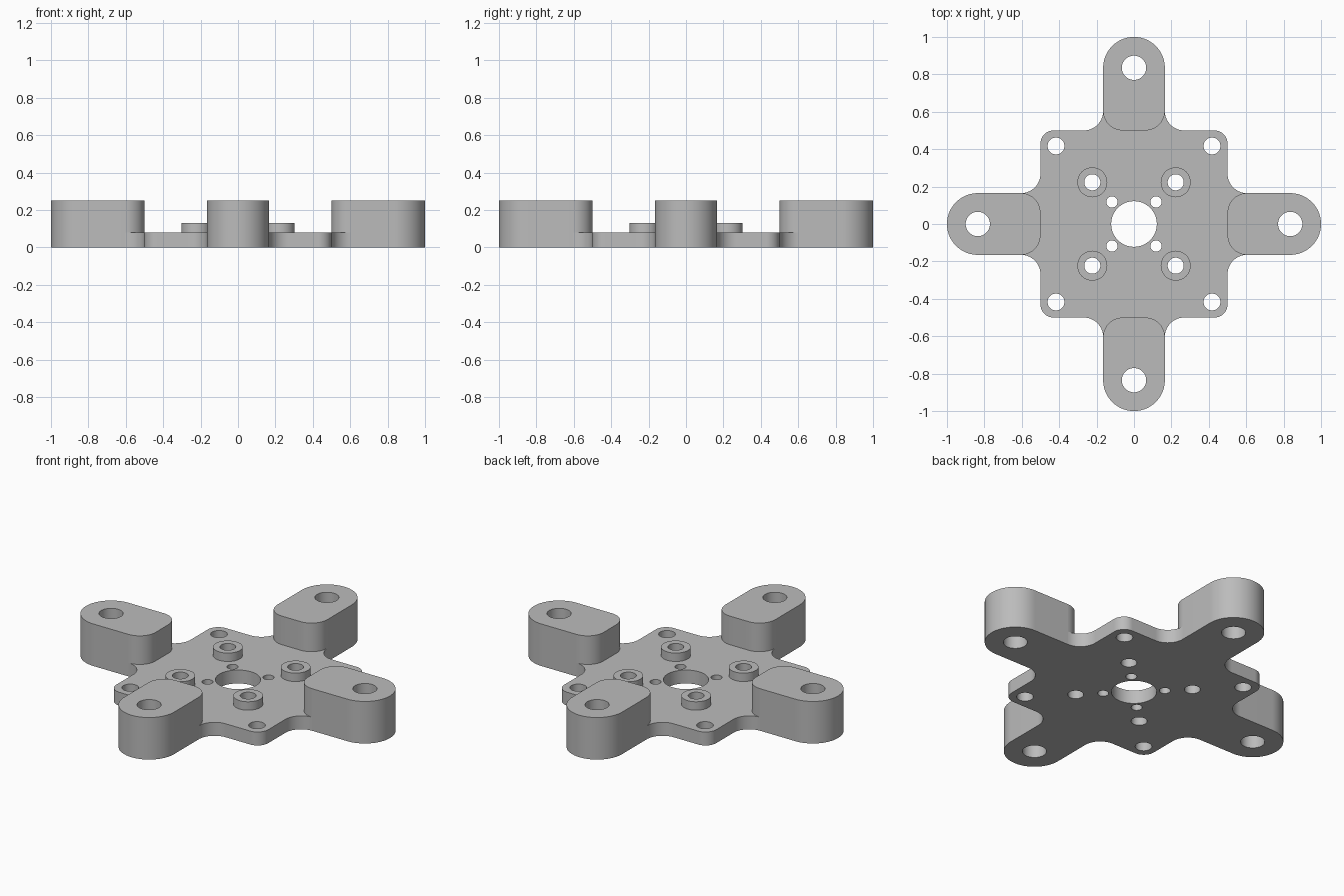
import bpy, bmesh, math
from mathutils import Matrix

if "Cube" in bpy.data.objects:
    bpy.data.objects.remove(bpy.data.objects["Cube"])

PLATE_Z, BOSS_Z, ARM_Z = 0.08, 0.13, 0.25
ARM_W, ARM_C, FIL = 0.165, 0.835, 0.104      # arm half width, tip centre, fillet radius
EDGE, CORNER = 0.5, 0.07                     # plate half size, corner radius
ROOT = EDGE + FIL                            # where arm and plate fillet meet

grey = bpy.data.materials.new("grey")
grey.diffuse_color = (0.5, 0.5, 0.5, 1)
grey.use_nodes = True
grey.node_tree.nodes["Principled BSDF"].inputs["Base Color"].default_value = grey.diffuse_color


def arc(cx, cy, r, a0, a1, n=14):
    angles = [math.radians(a0 + (a1 - a0) * i / n) for i in range(n + 1)]
    return [(cx + r * math.cos(a), cy + r * math.sin(a)) for a in angles]


def circle(cx, cy, r, n=48):
    return arc(cx, cy, r, 0, 360, n)[:-1]


def turned(x, y, k):
    return [(x, y), (-y, x), (-x, -y), (y, -x)][k]


def clean(points):
    """Drop repeated neighbouring points."""
    return [p for i, p in enumerate(points) if math.dist(p, points[i - 1]) > 1e-5]


def cap(bm, loops, z, up):
    """Flat face bounded by an outline and its holes."""
    edges = []
    for loop in loops:
        vs = [bm.verts.new((x, y, z)) for x, y in loop]
        edges += [bm.edges.new((vs[i - 1], vs[i])) for i in range(len(vs))]
    out = bmesh.ops.triangle_fill(bm, edges=edges, use_beauty=True, normal=(0, 0, 1))
    for f in out["geom"]:
        if isinstance(f, bmesh.types.BMFace):
            f.normal_update()
            if (f.normal.z > 0) != up:
                f.normal_flip()


def wall(bm, loop, z1, base, hole=False):
    """Upright wall; base gives each segment's lower height, None skips it."""
    for i in range(len(loop)):
        a, b = loop[i - 1], loop[i]
        z0 = base(a, b)
        if z0 is None:
            continue
        quad = [(*a, z0), (*b, z0), (*b, z1), (*a, z1)]
        bm.faces.new([bm.verts.new(p) for p in (quad[::-1] if hole else quad)])


def finish(bm, name):
    bmesh.ops.remove_doubles(bm, verts=bm.verts, dist=1e-5)
    mesh = bpy.data.meshes.new(name)
    bm.to_mesh(mesh)
    bm.free()
    mesh.materials.append(grey)
    obj = bpy.data.objects.new(name, mesh)
    bpy.context.collection.objects.link(obj)
    bpy.ops.object.select_all(action='DESELECT')
    obj.select_set(True)
    bpy.context.view_layer.objects.active = obj
    bpy.ops.object.shade_smooth_by_angle(angle=math.radians(35))
    return obj


def ground(a, b):
    return 0.0


# Plate outline: one quadrant turned four times, notched around the arms
inner = ARM_W - FIL
far = ARM_W + FIL
quadrant = (arc(ROOT, inner, FIL, 180, 90) + arc(ROOT, far, FIL, 270, 180)
            + arc(EDGE - CORNER, EDGE - CORNER, CORNER, 0, 90)
            + arc(far, ROOT, FIL, 270, 180) + arc(inner, ROOT, FIL, 360, 270))
outline = clean([turned(x, y, k) for k in range(4) for x, y in quadrant])

# Plate with centre bore, small holes, corner holes and openings for bosses
holes = [circle(0, 0, 0.122, 64)]
boss_outer, boss_inner = [], []
for k in range(4):
    for d, r in ((0.118, 0.03), (0.417, 0.045)):
        holes.append(circle(*turned(d, d, k), r))
    boss_outer.append(circle(*turned(0.223, 0.223, k), 0.08))
    boss_inner.append(circle(*turned(0.223, 0.223, k), 0.043))


def plate_base(a, b):
    against_arm = all(min(abs(x), abs(y)) < ARM_W + 1e-4 for x, y in (a, b))
    return None if against_arm else 0.0


bm = bmesh.new()
cap(bm, [outline] + holes + boss_inner, 0, False)
cap(bm, [outline] + holes + boss_outer, PLATE_Z, True)
wall(bm, outline, PLATE_Z, plate_base)
for h in holes:
    wall(bm, h, PLATE_Z, ground, hole=True)
finish(bm, "plate")

# Raised rings around the four boss holes
for k in range(4):
    bm = bmesh.new()
    cap(bm, [boss_outer[k], boss_inner[k]], BOSS_Z, True)
    wall(bm, boss_outer[k], BOSS_Z, lambda a, b: PLATE_Z)
    wall(bm, boss_inner[k], BOSS_Z, ground, hole=True)
    finish(bm, f"boss_{k + 1}")

# Four tall arms with rounded tips and mounting holes
arm = clean(arc(ARM_C, 0, ARM_W, -90, 90, 40) + arc(ROOT, inner, FIL, 90, 180)
            + arc(ROOT, -inner, FIL, 180, 270))
arm_hole = circle(ARM_C, 0, 0.065)


def arm_base(a, b):
    return PLATE_Z if max(a[0], b[0]) < ROOT + 1e-4 else 0.0


for k in range(4):
    bm = bmesh.new()
    cap(bm, [arm, arm_hole], 0, False)
    cap(bm, [arm, arm_hole], ARM_Z, True)
    wall(bm, arm, ARM_Z, arm_base)
    wall(bm, arm_hole, ARM_Z, ground, hole=True)
    bm.transform(Matrix.Rotation(k * math.pi / 2, 4, 'Z'))
    finish(bm, f"arm_{k + 1}")
